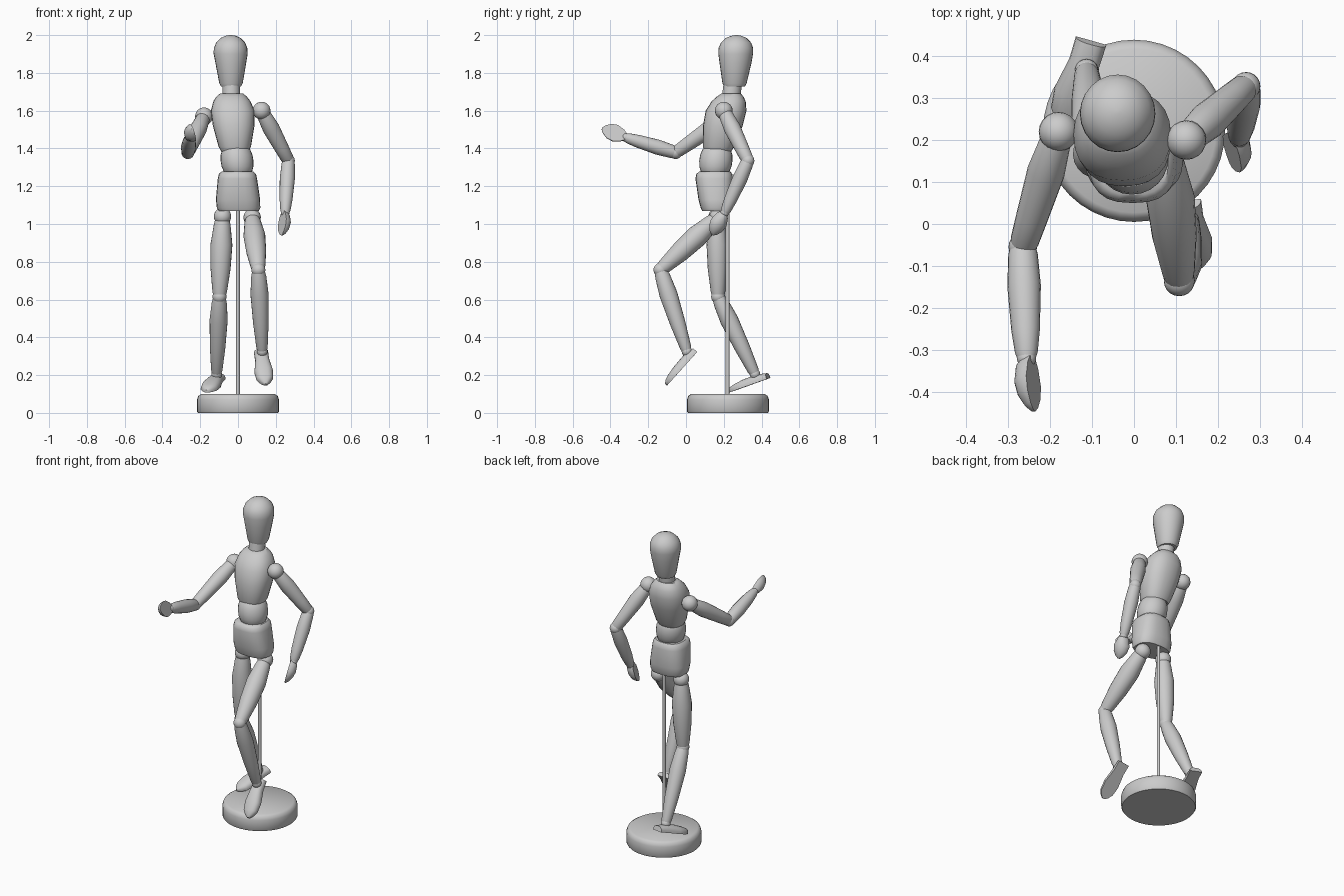
import bpy, bmesh, math
from mathutils import Vector, Matrix


def finish(name, bm, angle=40):
    bmesh.ops.recalc_face_normals(bm, faces=bm.faces[:])
    me = bpy.data.meshes.new(name)
    bm.to_mesh(me)
    bm.free()
    ob = bpy.data.objects.new(name, me)
    bpy.context.collection.objects.link(ob)
    bpy.ops.object.select_all(action='DESELECT')
    ob.select_set(True)
    bpy.context.view_layer.objects.active = ob
    bpy.ops.object.shade_smooth_by_angle(angle=math.radians(angle))
    return ob


# Skin rings (t, u, v, ru, rv) along an axis; flat=True gives a D-shaped section
def loft(name, rings, origin=(0, 0, 0), axis=(0, 0, 1), up=(0, 1, 0), n=24, power=2, flat=False):
    w = Vector(axis).normalized()
    v = Vector(up)
    v = (v - w * v.dot(w)).normalized()
    u = v.cross(w)
    bm = bmesh.new()
    loops = []
    for t, cu, cv, ru, rv in rings:
        loop = []
        for i in range(n):
            a = 2 * math.pi * i / n
            c, s = math.cos(a), math.sin(a)
            x = math.copysign(abs(c) ** (2 / power), c)
            y = math.copysign(abs(s) ** (2 / power), s)
            if flat and y < 0:
                y = 0
            loop.append(bm.verts.new(Vector(origin) + w * t + u * (cu + ru * x) + v * (cv + rv * y)))
        loops.append(loop)
    for a, b in zip(loops, loops[1:]):
        for i in range(n):
            j = (i + 1) % n
            bm.faces.new((a[i], a[j], b[j], b[i]))
    bm.faces.new(loops[0][::-1])
    bm.faces.new(loops[-1])
    return finish(name, bm)


# Turned limb between two joints, profile as (fraction, radius)
def limb(name, p, q, profile):
    d = Vector(q) - Vector(p)
    loft(name, [(f * d.length, 0, 0, r, r) for f, r in profile], p, d, (0.3, 1, 0.2), 20)


def ball(name, p, r):
    bm = bmesh.new()
    bmesh.ops.create_uvsphere(bm, u_segments=20, v_segments=12, radius=r, matrix=Matrix.Translation(p))
    finish(name, bm)


def between(p, q):
    return Vector(q) - Vector(p)


# Stand
loft("base", [(z, 0, .222, r, r) for z, r in
              ((0, .212), (.008, .217), (.07, .217), (.09, .21), (.1, .195))], n=40)
loft("support_rod", [(z, 0, .22, .01, .01) for z in (.09, 1.12)], n=12)

# Torso
loft("pelvis", [(1.07, .004, .16, .107, .075), (1.085, .003, .16, .115, .082),
                (1.13, 0, .158, .117, .092), (1.24, -.003, .15, .104, .1),
                (1.265, -.003, .15, .098, .095), (1.277, -.003, .152, .085, .083)], power=2.6)
loft("waist", [(1.335 + .075 * s, -.005 - .006 * s, .158 + .005 * s, .087 * k, .088 * k) for s, k in
               ((-1, .72), (-.8, .85), (-.4, .97), (0, 1), (.4, .97), (.8, .85), (1, .7))])
loft("chest", [(1.385, -.017, .17, .072, .07), (1.41, -.017, .172, .086, .083),
               (1.52, -.023, .195, .11, .105), (1.6, -.028, .212, .116, .108),
               (1.65, -.032, .226, .098, .09), (1.675, -.034, .234, .08, .07),
               (1.69, -.034, .238, .062, .052)], power=2.3)
loft("neck", [(1.66, -.035, .237, .047, .049), (1.76, -.036, .25, .047, .049)])
loft("head", [(1.727, -.037, .256, .053, .055), (1.745, -.037, .257, .062, .064),
              (1.85, -.038, .262, .081, .084), (1.9, -.039, .263, .09, .092),
              (1.93, -.039, .264, .089, .092), (1.96, -.039, .265, .077, .08),
              (1.985, -.039, .266, .052, .054), (1.996, -.039, .267, .028, .028),
              (2.0, -.039, .267, .006, .006)])

# Arms: shoulder, elbow, wrist, fingertip, back-of-hand direction
UPPER_ARM = ((0, .028), (.08, .037), (.35, .045), (.75, .038), (.95, .034), (1, .028))
FOREARM = ((0, .03), (.06, .035), (.35, .04), (.75, .034), (.95, .027), (1, .022))
arms = {
    "right": ((-.18, .22, 1.57), (-.265, -.055, 1.378), (-.256, -.32, 1.458),
              (-.252, -.447, 1.5), (-.85, .15, -.4)),
    "left": ((.125, .2, 1.6), (.267, .328, 1.335), (.25, .205, 1.06),
             (.245, .145, .938), (.85, .45, -.1)),
}
for side, (sh, el, wr, tip, back) in arms.items():
    ball(side + "_shoulder", sh, .047)
    limb(side + "_upper_arm", sh, el, UPPER_ARM)
    ball(side + "_elbow", el, .034)
    limb(side + "_forearm", el, wr, FOREARM)
    ball(side + "_wrist", wr, .023)
    d = between(wr, tip)
    loft(side + "_hand", [(f * d.length, 0, -.016, a, b) for f, a, b in
                          ((0, .018, .03), (.15, .034, .042), (.45, .048, .046),
                           (.7, .042, .038), (.9, .024, .022), (1, .006, .008))],
         wr, d, back, flat=True)

# Legs: hip, knee, ankle, heel, toe, instep direction
THIGH = ((0, .034), (.1, .044), (.35, .058), (.65, .053), (.93, .039), (1, .032))
SHIN = ((0, .032), (.08, .04), (.3, .048), (.65, .041), (.95, .03), (1, .024))
legs = {
    "right": ((-.082, .165, 1.04), (-.098, .17, .615), (-.113, .365, .205),
              (-.102, .437, .182), (-.167, .23, .108), (0, -.3, 1)),
    "left": ((.075, .168, 1.035), (.108, -.135, .757), (.128, .005, .325),
             (.122, .057, .32), (.146, -.1, .145), (0, -.75, .65)),
}
for side, (hip, knee, ankle, heel, toe, instep) in legs.items():
    ball(side + "_hip", hip, .046)
    limb(side + "_thigh", hip, knee, THIGH)
    ball(side + "_knee", knee, .037)
    limb(side + "_shin", knee, ankle, SHIN)
    ball(side + "_ankle", ankle, .028)
    d = between(heel, toe)
    loft(side + "_foot", [(f * d.length, 0, 0, a, b) for f, a, b in
                          ((0, .038, .03), (.25, .037, .042), (.6, .05, .04),
                           (.82, .044, .033), (.94, .026, .025), (1, .008, .014))],
         heel, d, instep, flat=True, power=2.6)
